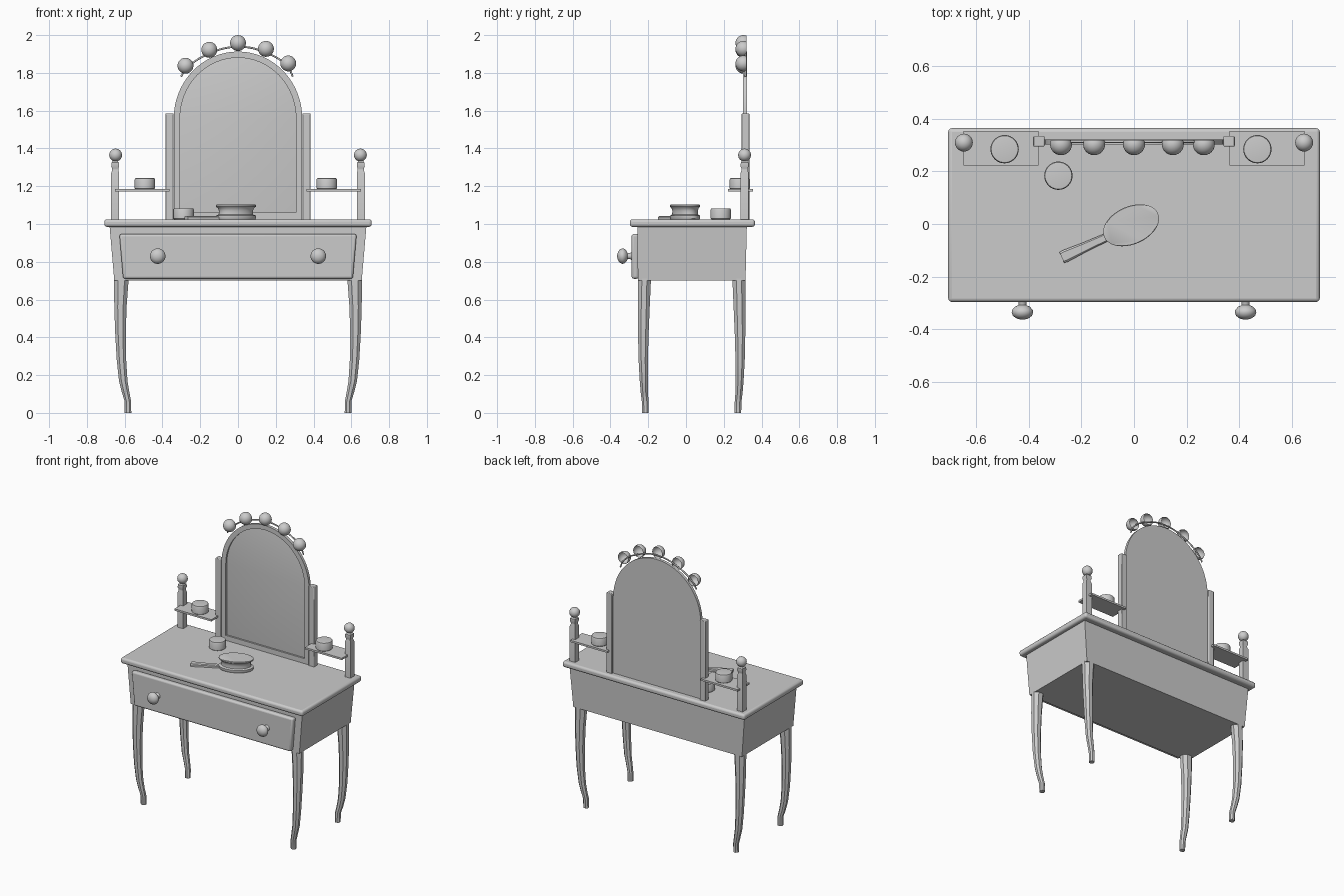
import bpy, bmesh
from math import sin, cos, pi, radians
from mathutils import Matrix, Vector

if "Cube" in bpy.data.objects:
    bpy.data.objects.remove(bpy.data.objects["Cube"])

grey = bpy.data.materials.new("plain grey")
grey.use_nodes = True
grey.diffuse_color = (0.6, 0.6, 0.6, 1)
grey.node_tree.nodes["Principled BSDF"].inputs["Base Color"].default_value = grey.diffuse_color


def finish(name, bm, bevel=0, segments=2):
    """Turn a bmesh into a shaded object with an optional bevel."""
    bmesh.ops.recalc_face_normals(bm, faces=bm.faces)
    mesh = bpy.data.meshes.new(name)
    bm.to_mesh(mesh)
    bm.free()
    obj = bpy.data.objects.new(name, mesh)
    bpy.context.collection.objects.link(obj)
    mesh.materials.append(grey)
    if bevel:
        mod = obj.modifiers.new("Bevel", "BEVEL")
        mod.width, mod.segments = bevel, segments
    bpy.ops.object.select_all(action="DESELECT")
    bpy.context.view_layer.objects.active = obj
    obj.select_set(True)
    bpy.ops.object.shade_smooth_by_angle(angle=radians(35))
    return obj


def loft(name, rings, bevel=0, segments=2, caps=True):
    """Skin a list of closed rings that have equal point counts."""
    bm = bmesh.new()
    loops = [[bm.verts.new(p) for p in ring] for ring in rings]
    for a, b in zip(loops, loops[1:]):
        for i in range(len(a)):
            j = (i + 1) % len(a)
            bm.faces.new((a[i], a[j], b[j], b[i]))
    if caps:
        bm.faces.new(loops[0])
        bm.faces.new(loops[-1])
    return finish(name, bm, bevel, segments)


def rect(x0, x1, y0, y1, z):
    return [(x0, y0, z), (x1, y0, z), (x1, y1, z), (x0, y1, z)]


def box(name, x, y, z, bevel=0, segments=2):
    return loft(name, [rect(*x, *y, z[0]), rect(*x, *y, z[1])], bevel, segments)


def lathe(name, centre, profile, scale=(1, 1), turn=0, n=32, tilt=None):
    """Revolve (radius, height) pairs, optionally elliptical or tilted."""
    m = Matrix.Translation(centre) @ (tilt or Matrix()) @ Matrix.Rotation(turn, 4, "Z")
    rings = [[m @ Vector((r * scale[0] * cos(2 * pi * i / n),
                          r * scale[1] * sin(2 * pi * i / n), h)) for i in range(n)]
             for r, h in profile]
    return loft(name, rings)


def ball(name, centre, radius, cut_y=None):
    bm = bmesh.new()
    bmesh.ops.create_uvsphere(bm, u_segments=24, v_segments=14, radius=radius,
                              matrix=Matrix.Translation(centre))
    if cut_y:
        bmesh.ops.bisect_plane(bm, geom=bm.verts[:] + bm.edges[:] + bm.faces[:],
                               plane_co=(0, cut_y, 0), plane_no=(0, 1, 0), clear_outer=True)
    return finish(name, bm)


def arch(a, b, bottom, y, n=32):
    """Round-topped outline standing in the xz plane."""
    top = [(a * cos(pi * i / n), y, 1.56 + b * sin(pi * i / n)) for i in range(n + 1)]
    return [(a, y, bottom)] + top + [(-a, y, bottom)]


# Table body, underside and top
loft("table_body", [rect(-.655, .655, -.255, .315, .70), rect(-.68, .68, -.257, .322, .99)])
box("table_top", (-.708, .708), (-.297, .365), (.985, 1.025), .014, 3)

# Drawer with two knobs
loft("drawer_front", [rect(-.608, .608, -.288, -.25, .71), rect(-.628, .628, -.288, -.25, .947)],
     .012, 3)
forward = Matrix.Rotation(pi / 2, 4, "X")
knob = [(.022, 0), (.016, .008), (.015, .022), (.028, .028), (.039, .04), (.041, .05),
        (.036, .063), (.022, .073), (.008, .077)]
for side, x in (("right", -.425), ("left", .425)):
    lathe(side + "_knob", (x, -.287, .83), knob, tilt=forward)

# Curved legs: height, outer x, inner x, outer y, inner y (from the body's middle)
leg = [(0, .60, .565, .262, .228), (.06, .60, .566, .264, .228), (.11, .615, .575, .270, .232),
       (.17, .63, .585, .275, .232), (.28, .642, .592, .281, .232), (.42, .65, .594, .284, .228),
       (.56, .655, .59, .285, .222), (.72, .656, .578, .285, .215)]
for sx, side in ((-1, "right"), (1, "left")):
    for sy, end in ((-1, "front"), (1, "back")):
        rings = []
        for z, xo, xi, yo, yi in leg:
            c = .28 * (xo - xi)
            points = [(xo - c, yo), (xo, yo - c), (xo, yi + c), (xo - c, yi),
                      (xi + c, yi), (xi, yi + c), (xi, yo - c), (xi + c, yo)]
            rings.append([(sx * x, .03 + sy * y, z) for x, y in points])
        loft(end + "_" + side + "_leg", rings)

# Posts, finials, shelves and mirror supports on both sides
post = [(.03, 1.02), (.03, 1.27), (.023, 1.285), (.023, 1.295), (.03, 1.305), (.028, 1.325),
        (.016, 1.335)]
for s, side in ((-1, "right"), (1, "left")):
    lathe(side + "_post", (s * .65, .31, 0), post, turn=pi / 4, n=4)
    ball(side + "_finial", (s * .648, .31, 1.365), .034)
    box(side + "_shelf", sorted((s * .65, s * .363)), (.223, .355), (1.172, 1.185))
    box(side + "_mirror_support", sorted((s * .384, s * .341)), (.295, .335), (1.02, 1.585), .004)

# Round pots
pot = [(.05, 0), (.054, .004), (.054, .05), (.051, .057), (.045, .058)]
for name, place in (("right_shelf_pot", (-.493, .285, 1.185)),
                    ("left_shelf_pot", (.47, .285, 1.185)),
                    ("table_pot", (-.288, .184, 1.025))):
    lathe(name, place, pot)

# Arched mirror: a frame around a recessed pane
outer_front, outer_back = arch(.34, .353, 1.02, .302), arch(.34, .353, 1.02, .322)
inner_front, inner_back = arch(.307, .32, 1.06, .302), arch(.307, .32, 1.06, .314)
loft("mirror_frame", [inner_back, inner_front, outer_front, outer_back], caps=False)
loft("mirror_pane", [arch(.307, .32, 1.06, .314), arch(.34, .353, 1.02, .322)])

# Half-round bulbs on a bent wire
bulbs = [(-.278, 1.838), (-.152, 1.922), (0, 1.958), (.148, 1.927), (.266, 1.85)]
for i, (x, z) in enumerate(bulbs):
    ball("bulb_%d" % (i + 1), (x, .304, z), .042, cut_y=.32)
wire = bpy.data.curves.new("bulb_wire", "CURVE")
wire.dimensions = "3D"
wire.bevel_depth, wire.bevel_resolution = .005, 2
path = [(-.302, 1.78)] + [(x, z - .02) for x, z in bulbs] + [(.29, 1.78)]
spline = wire.splines.new("BEZIER")
spline.bezier_points.add(len(path) - 1)
for point, (x, z) in zip(spline.bezier_points, path):
    point.co = (x, .314, z)
    point.handle_left_type = point.handle_right_type = "AUTO"
wire.materials.append(grey)
bpy.context.collection.objects.link(bpy.data.objects.new("bulb_wire", wire))

# Hand mirror lying on the table: waisted oval head and flared handle
head = [(.96, 0), (1, .006), (1, .02), (.86, .026), (.84, .045), (.9, .06), (1, .068),
        (1, .076), (.97, .078)]
lathe("hand_mirror_head", (-.011, -.005, 1.024), head, scale=(.112, .072), turn=radians(24), n=40)
along = Vector((-.165, -.075, 0))
across = Vector((.41, -.91, 0))
start = Vector((-.11, -.053, 0))
rings = []
for t, w in ((-.2, .016), (0, .016), (.5, .019), (.92, .024), (1, .022)):
    mid = start + along * t
    rings.append([mid + across * w * s + Vector((0, 0, z))
                  for s, z in ((-1, 1.025), (1, 1.025), (1, 1.037), (.7, 1.042),
                               (-.7, 1.042), (-1, 1.037))])
loft("hand_mirror_handle", rings)
